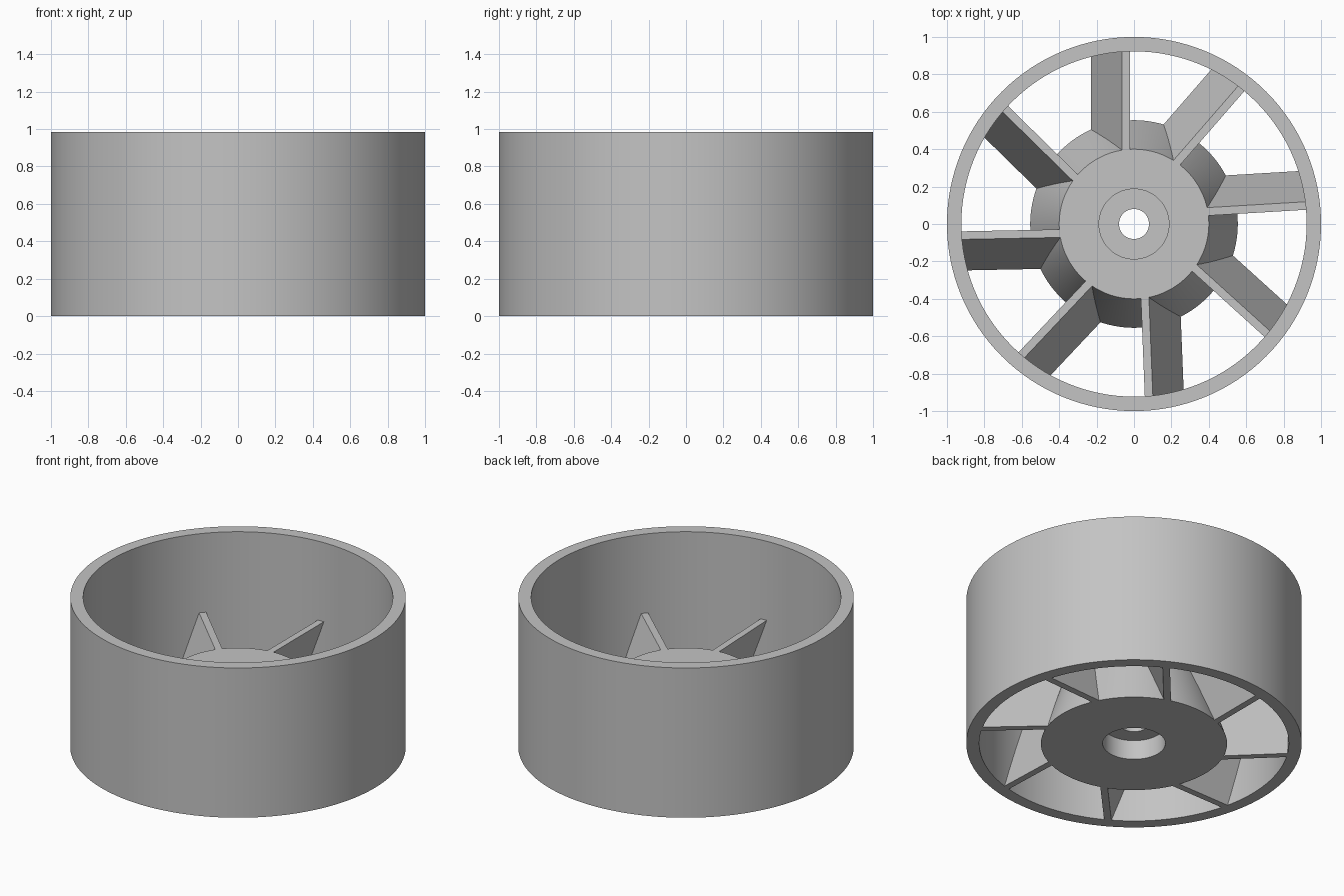
import bpy, bmesh
from math import cos, sin, pi, radians, sqrt

if "Cube" in bpy.data.objects:
    bpy.data.objects.remove(bpy.data.objects["Cube"], do_unlink=True)

RIM_HEIGHT, RIM_OUTER, RIM_INNER = 0.985, 1.0, 0.923
HUB_HEIGHT, HUB_TOP, HUB_BASE = 0.465, 0.40, 0.555
SEAT_RADIUS, SEAT_DEPTH, BORE = 0.187, 0.128, 0.08
SEGMENTS = 128

grey = bpy.data.materials.new("plain grey")
grey.use_nodes = True
colour = (0.55, 0.55, 0.55, 1)
grey.diffuse_color = colour
grey.node_tree.nodes["Principled BSDF"].inputs["Base Color"].default_value = colour


def finish(bm, name, smooth=False):
    bmesh.ops.recalc_face_normals(bm, faces=bm.faces)
    mesh = bpy.data.meshes.new(name)
    bm.to_mesh(mesh)
    bm.free()
    mesh.materials.append(grey)
    obj = bpy.data.objects.new(name, mesh)
    bpy.context.collection.objects.link(obj)
    if smooth:
        bpy.ops.object.select_all(action='DESELECT')
        obj.select_set(True)
        bpy.context.view_layer.objects.active = obj
        bpy.ops.object.shade_smooth_by_angle(angle=radians(30))
    return obj


def lathe(name, profile):
    """Turn a closed (radius, height) profile around the z axis."""
    bm = bmesh.new()
    rings = []
    for i in range(SEGMENTS):
        a = 2 * pi * i / SEGMENTS
        rings.append([bm.verts.new((r * cos(a), r * sin(a), z)) for r, z in profile])
    n = len(profile)
    for i, ring in enumerate(rings):
        following = rings[(i + 1) % SEGMENTS]
        for j in range(n):
            k = (j + 1) % n
            bm.faces.new((ring[j], following[j], following[k], ring[k]))
    return finish(bm, name, smooth=True)


def blade(name, angle):
    """Leaning flat blade from the hub flank out into the rim."""
    bm = bmesh.new()
    c, s = cos(angle), sin(angle)
    reach = (RIM_OUTER + RIM_INNER) / 2

    def vert(along, side, z):
        return bm.verts.new((along * c - side * s, along * s + side * c, z))

    # Each section runs trailing base, leading base, leading top, trailing top
    section = [(0.187, 0), (0.23, 0), (0.064, HUB_HEIGHT), (0.021, HUB_HEIGHT)]
    inner = []
    for side, z in section:
        flank = HUB_TOP if z else HUB_BASE
        inner.append(vert(sqrt(flank ** 2 - side ** 2) - 0.015, side, z))
    outer = [vert(sqrt(reach ** 2 - side ** 2), side, z) for side, z in section]
    bm.faces.new(inner)
    bm.faces.new(outer)
    for j in range(4):
        k = (j + 1) % 4
        bm.faces.new((inner[j], inner[k], outer[k], outer[j]))
    return finish(bm, name)


# Outer rim
lathe("rim", [(RIM_INNER, 0), (RIM_OUTER, 0),
              (RIM_OUTER, RIM_HEIGHT), (RIM_INNER, RIM_HEIGHT)])

# Tapered hub with a bearing seat at each end and a through bore
lathe("hub", [(SEAT_RADIUS, 0), (HUB_BASE, 0),
              (HUB_TOP, HUB_HEIGHT), (SEAT_RADIUS, HUB_HEIGHT),
              (SEAT_RADIUS, HUB_HEIGHT - SEAT_DEPTH), (BORE, HUB_HEIGHT - SEAT_DEPTH),
              (BORE, SEAT_DEPTH), (SEAT_RADIUS, SEAT_DEPTH)])

# Eight fan blades, spaced slightly wider than an even eighth of a turn
for i in range(8):
    blade(f"blade_{i + 1}", radians(90 + 45.57 * i))
